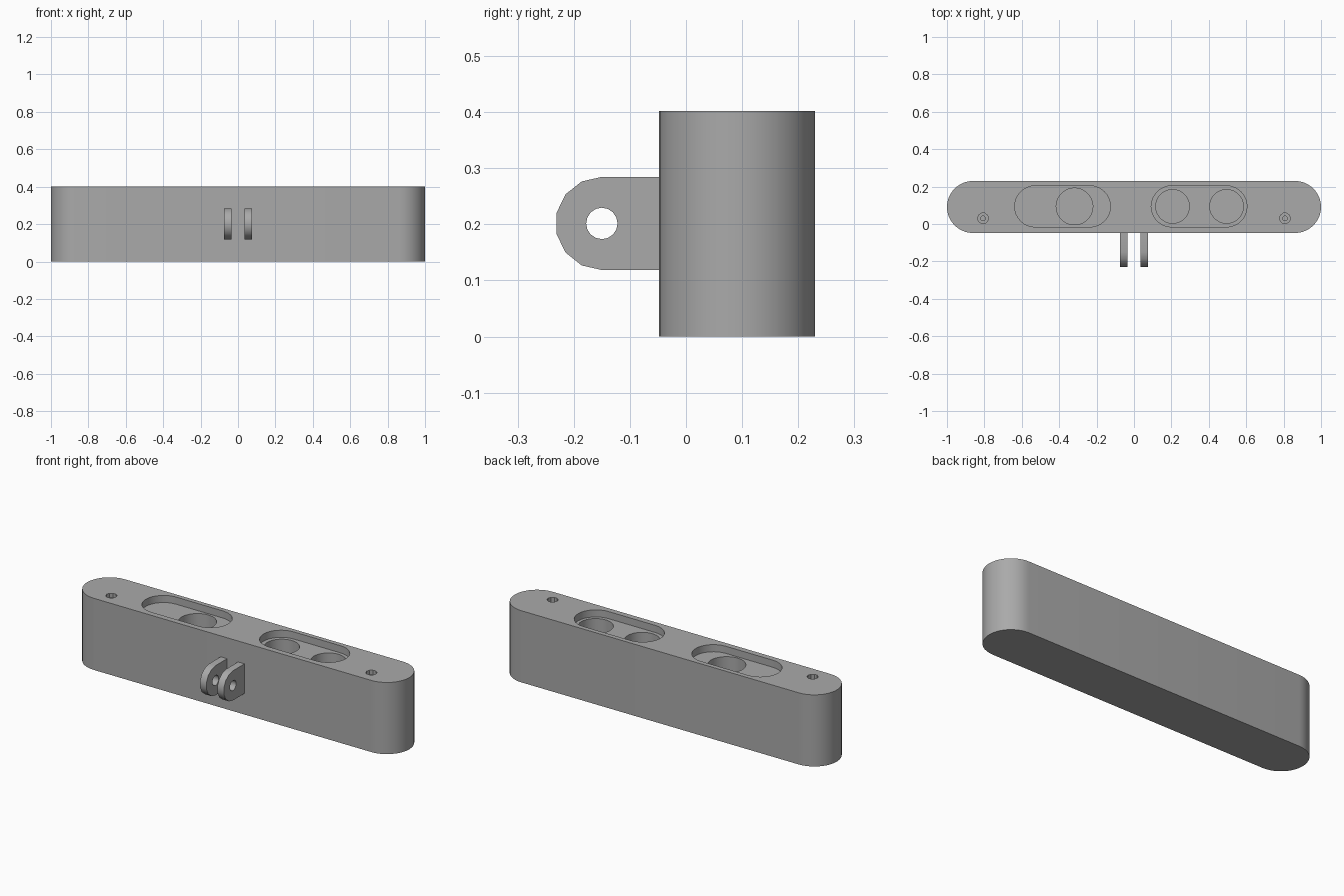
import bpy, bmesh
from math import cos, sin, pi, radians
from mathutils import Vector

cube = bpy.data.objects.get("Cube")
if cube:
    bpy.data.objects.remove(cube, do_unlink=True)

GREY = (0.4, 0.4, 0.4, 1)
grey = bpy.data.materials.new("plain grey")
grey.use_nodes = True
grey.diffuse_color = GREY
grey.node_tree.nodes["Principled BSDF"].inputs["Base Color"].default_value = GREY

MID_Y = 0.091     # centre line of the case
HEIGHT = 0.402


def arc(cx, cy, r, start, end, steps):
    """Points along an arc, both ends included (degrees)."""
    angles = [radians(start + (end - start) * i / steps) for i in range(steps + 1)]
    return [(cx + r * cos(a), cy + r * sin(a)) for a in angles]


def circle(cx, cy, r, steps):
    return arc(cx, cy, r, 0, 360, steps)[:-1]


def stadium(cx, cy, half_length, r, steps):
    d = half_length - r
    return arc(cx + d, cy, r, -90, 90, steps) + arc(cx - d, cy, r, 90, 270, steps)


def prism(name, outline, place, depth):
    """Extrude an outline; place maps each 2D point to space."""
    bm = bmesh.new()
    face = bm.faces.new([bm.verts.new(place(u, v)) for u, v in outline])
    moved = bmesh.ops.extrude_face_region(bm, geom=[face])["geom"]
    bmesh.ops.translate(bm, vec=Vector(depth),
                        verts=[g for g in moved if isinstance(g, bmesh.types.BMVert)])
    bmesh.ops.recalc_face_normals(bm, faces=bm.faces)
    mesh = bpy.data.meshes.new(name)
    bm.to_mesh(mesh)
    bm.free()
    mesh.materials.append(grey)
    obj = bpy.data.objects.new(name, mesh)
    bpy.context.collection.objects.link(obj)
    return obj


def upright(name, outline, bottom, top):
    return prism(name, outline, lambda u, v: (u, v, bottom), (0, 0, top - bottom))


def activate(obj):
    bpy.ops.object.select_all(action="DESELECT")
    obj.select_set(True)
    bpy.context.view_layer.objects.active = obj


def cut(obj, cutter):
    cutter.hide_render = True
    mod = obj.modifiers.new("cut", "BOOLEAN")
    mod.operation, mod.solver, mod.object = "DIFFERENCE", "EXACT", cutter
    activate(obj)
    bpy.ops.object.modifier_apply(modifier=mod.name)
    bpy.data.objects.remove(cutter, do_unlink=True)


def finish(obj):
    activate(obj)
    bpy.ops.object.shade_smooth_by_angle(angle=radians(30))


# Long case with rounded ends
case = upright("case", stadium(0, MID_Y, 1, 0.139, 20), 0, HEIGHT)

# Two shallow trays in the top
for x in (-0.382, 0.348):
    cut(case, upright("tray_cutter", stadium(x, MID_Y + 0.003, 0.256, 0.11, 16), HEIGHT - 0.04, 0.5))

# Deep round wells in the trays
for x, r in ((-0.318, 0.098), (0.206, 0.09), (0.495, 0.09)):
    cut(case, upright("well_cutter", circle(x, MID_Y + 0.003, r, 40), 0.04, 0.5))

# Stepped screw holes near the ends
for x in (-0.807, 0.807):
    cut(case, upright("screw_head_cutter", circle(x, 0.03, 0.029, 10), HEIGHT - 0.025, 0.5))
    cut(case, upright("screw_hole_cutter", circle(x, 0.03, 0.013, 10), 0.1, 0.5))
finish(case)

# Pair of pierced mounting lugs on the front
LUG_Y, LUG_Z = -0.15, 0.2015
lug_outline = arc(LUG_Y, LUG_Z, 0.083, 90, 270, 7) + [(-0.04, LUG_Z - 0.083), (-0.04, LUG_Z + 0.083)]
for name, x in (("right_lug", -0.074), ("left_lug", 0.034)):
    lug = prism(name, lug_outline, lambda u, v: (x, u, v), (0.04, 0, 0))
    cut(lug, prism("pin_cutter", circle(LUG_Y, LUG_Z, 0.028, 16),
                   lambda u, v: (x - 0.05, u, v), (0.14, 0, 0)))
    finish(lug)
